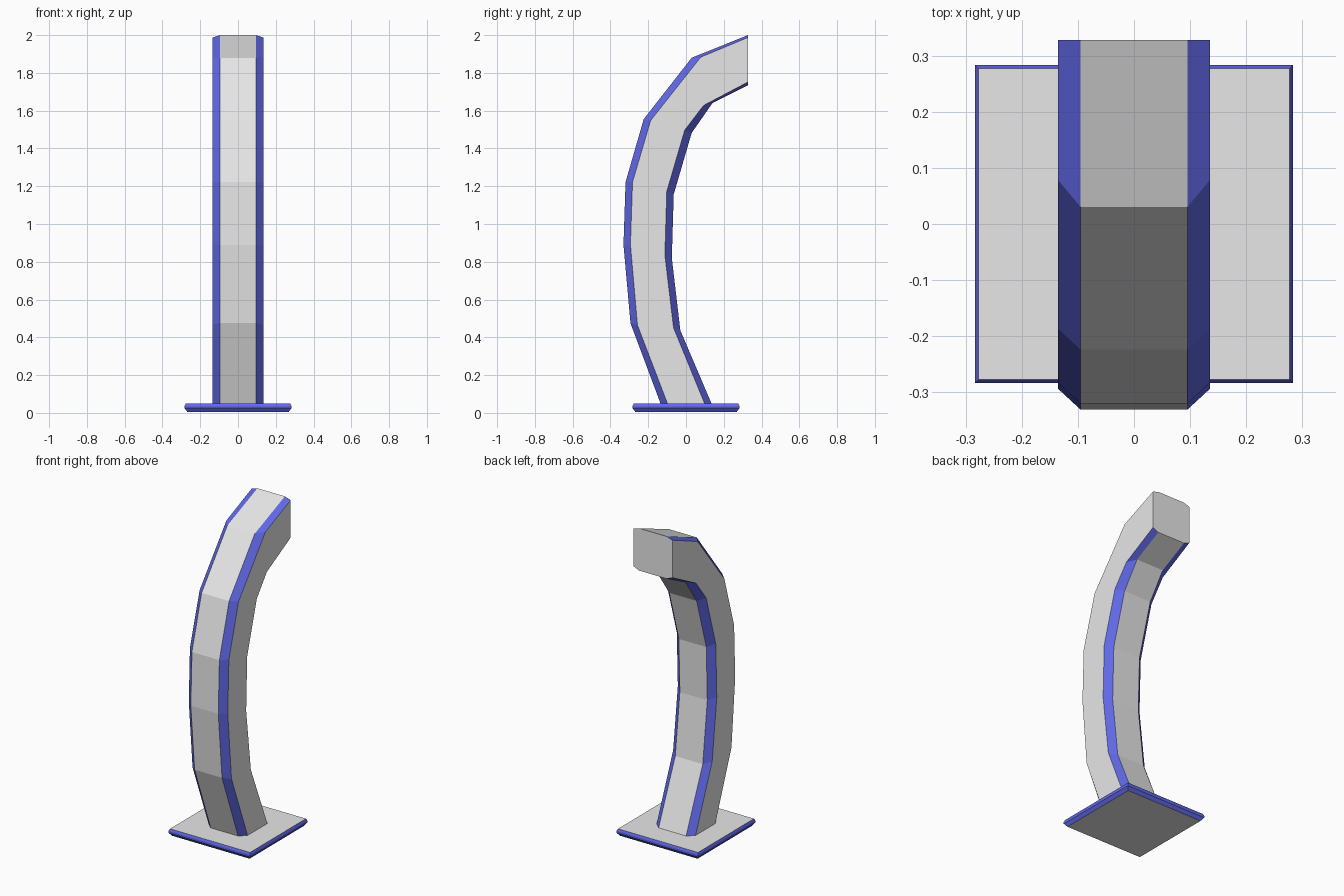
import bpy, bmesh

cube = bpy.data.objects.get("Cube")
if cube:
    bpy.data.objects.remove(cube)


def material(name, color):
    m = bpy.data.materials.new(name)
    m.use_nodes = True
    m.diffuse_color = color
    m.node_tree.nodes["Principled BSDF"].inputs["Base Color"].default_value = color
    return m


GREY = material("light grey", (0.8, 0.8, 0.8, 1))
BLUE = material("blue trim", (0.12, 0.14, 0.8, 1))


def loft(name, rings, is_trim):
    """Skin matching closed rings, cap both ends, paint sides by rule."""
    bm = bmesh.new()
    rows = [[bm.verts.new(p) for p in ring] for ring in rings]
    n = len(rows[0])
    for a, b in zip(rows, rows[1:]):
        for i in range(n):
            j = (i + 1) % n
            face = bm.faces.new((a[i], a[j], b[j], b[i]))
            face.material_index = int(is_trim(i))
    bm.faces.new(rows[0][::-1])
    bm.faces.new(rows[-1])
    bmesh.ops.recalc_face_normals(bm, faces=bm.faces)
    mesh = bpy.data.meshes.new(name)
    bm.to_mesh(mesh)
    bm.free()
    mesh.materials.append(GREY)
    mesh.materials.append(BLUE)
    obj = bpy.data.objects.new(name, mesh)
    bpy.context.collection.objects.link(obj)
    return obj


# Base plate: square with a slanted blue rim
def square(h, z):
    return [(-h, -h, z), (h, -h, z), (h, h, z), (-h, h, z)]


loft("base_plate",
     [square(0.268, 0.005), square(0.283, 0.025), square(0.283, 0.037), square(0.277, 0.05)],
     lambda i: True)

# Curved beam: (y, z) of the front face, front side edge, back side edge, back face
stations = [
    ((-0.135, 0.05), (-0.098, 0.05), (0.098, 0.05), (0.135, 0.05)),
    ((-0.294, 0.475), (-0.257, 0.465), (-0.066, 0.45), (-0.03, 0.437)),
    ((-0.331, 0.89), (-0.294, 0.89), (-0.112, 0.835), (-0.075, 0.82)),
    ((-0.32, 1.222), (-0.283, 1.222), (-0.102, 1.172), (-0.065, 1.157)),
    ((-0.224, 1.555), (-0.187, 1.548), (-0.007, 1.497), (0.03, 1.482)),
    ((0.03, 1.88), (0.078, 1.883), (0.093, 1.628), (0.14, 1.64)),
    ((0.328, 2.0), (0.328, 1.987), (0.328, 1.752), (0.328, 1.735)),
]
WIDE, NARROW = 0.135, 0.095


def section(front, front_edge, back_edge, back):
    half = [(NARROW, *front), (WIDE, *front_edge), (WIDE, *back_edge), (NARROW, *back)]
    return half + [(-x, y, z) for x, y, z in reversed(half)]


# Chamfered corner strips are the even sides of the octagon
loft("curved_beam", [section(*s) for s in stations], lambda i: i % 2 == 0)

# The plate's flat top is its upper cap, left in grey
